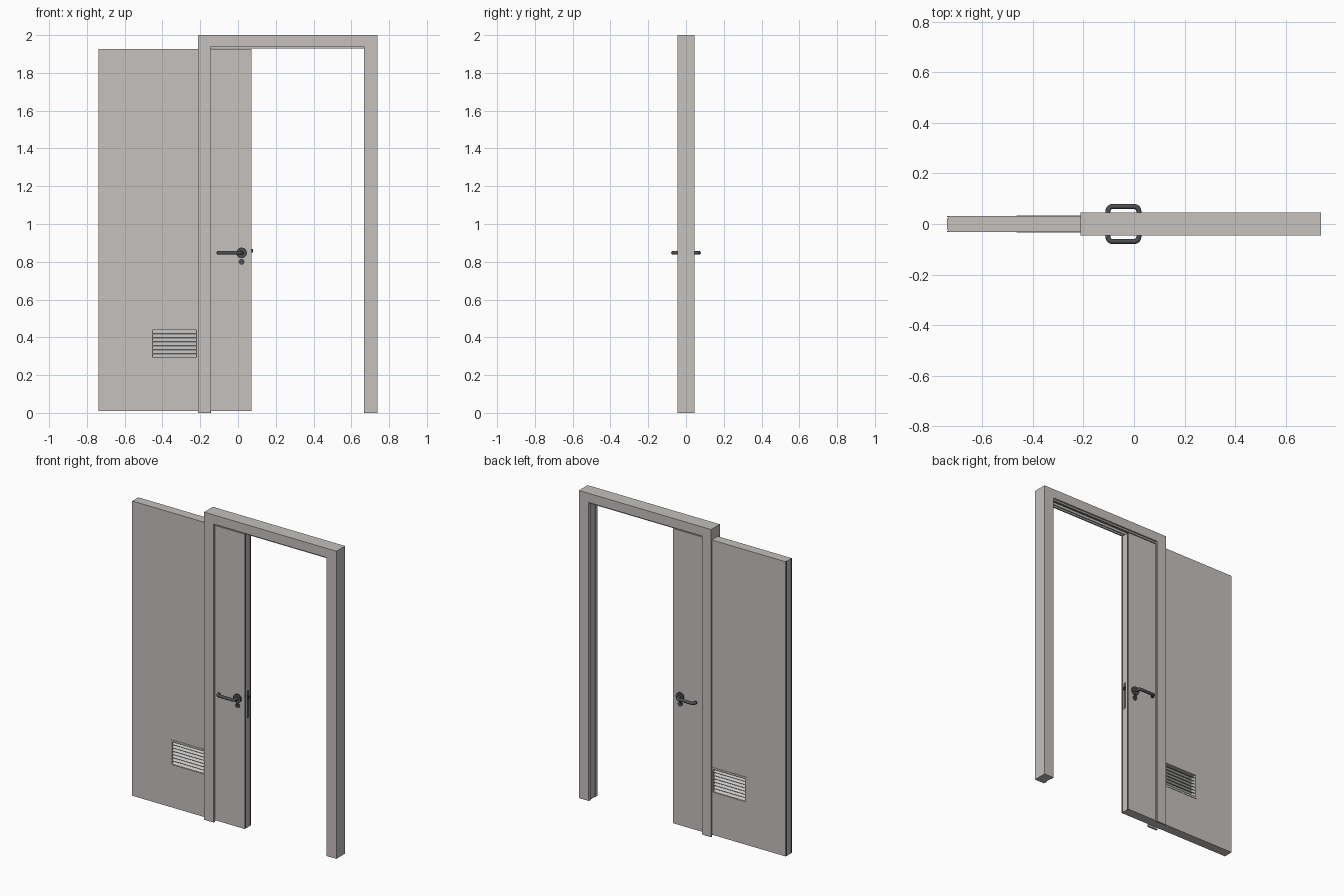
import bpy, bmesh, math
from mathutils import Vector

if "Cube" in bpy.data.objects:
    bpy.data.objects.remove(bpy.data.objects["Cube"], do_unlink=True)


def material(name, rgb):
    m = bpy.data.materials.new(name)
    m.use_nodes = True
    m.diffuse_color = (*rgb, 1)
    m.node_tree.nodes["Principled BSDF"].inputs["Base Color"].default_value = (*rgb, 1)
    return m


PAINT = material("warm grey paint", (0.555, 0.533, 0.515))
ALU = material("pale aluminium", (0.59, 0.58, 0.57))
STEEL = material("dark steel", (0.078, 0.078, 0.082))
SEAL = material("black seal", (0.03, 0.03, 0.03))


def finish(name, bm, *mats):
    bmesh.ops.recalc_face_normals(bm, faces=bm.faces)
    me = bpy.data.meshes.new(name)
    bm.to_mesh(me)
    bm.free()
    for m in mats:
        me.materials.append(m)
    ob = bpy.data.objects.new(name, me)
    bpy.context.collection.objects.link(ob)
    return ob


def prism(name, pts, axis, a, b, *mats):
    """Extrude a 2D profile along x (points are y, z) or along z (points are x, y)."""
    bm = bmesh.new()
    place = (lambda p: (a, *p)) if axis == "x" else (lambda p: (*p, a))
    face = bm.faces.new([bm.verts.new(place(p)) for p in pts])
    step = Vector((b - a, 0, 0) if axis == "x" else (0, 0, b - a))
    new = bmesh.ops.extrude_face_region(bm, geom=[face])["geom"]
    bmesh.ops.translate(bm, vec=step, verts=[v for v in new if isinstance(v, bmesh.types.BMVert)])
    return finish(name, bm, *mats)


def box(name, x, y, z, mat):
    return prism(name, [(x[0], y[0]), (x[1], y[0]), (x[1], y[1]), (x[0], y[1])], "z", *z, mat)


def disc(name, x, z, y0, y1, radius, mat):
    bpy.ops.mesh.primitive_cylinder_add(vertices=32, radius=radius, depth=abs(y1 - y0),
                                        location=(x, (y0 + y1) / 2, z),
                                        rotation=(math.pi / 2, 0, 0))
    ob = bpy.context.object
    ob.name = name
    ob.data.materials.append(mat)
    bpy.ops.object.shade_smooth_by_angle()
    return ob


def mirrored(half):
    """Complete an (x, y) profile that is symmetric front to back."""
    return half + [(x, -y) for x, y in reversed(half)]


# Overall sizes
LEFT, RIGHT, DEPTH, SLOT = -0.212, 0.739, 0.045, 0.034
INNER_L, INNER_R = -0.145, 0.666
D0, D1, DT = -0.739, 0.071, 0.031

# Sliding door leaf with a fine groove on each side of both end edges
groove = 0.005
edge = [(0, DT), (0, 0.028), (groove, 0.028), (groove, 0.022), (0, 0.022)]
half = [(D0 + x, y) for x, y in reversed(edge)] + [(D1 - x, y) for x, y in edge]
leaf = prism("door_leaf", mirrored(half), "z", 0.01, 1.926, PAINT, SEAL)
for f in leaf.data.polygons:
    if f.area < 0.02 and 0.021 < abs(f.center.y) < 0.0285:
        f.material_index = 1

# Opening for the louvre
V0, V1, VZ0, VZ1 = -0.453, -0.219, 0.29, 0.438
cutter = box("vent_cutter", (V0, V1), (-0.1, 0.1), (VZ0, VZ1), PAINT)
cut = leaf.modifiers.new("vent_opening", "BOOLEAN")
cut.operation, cut.solver, cut.object = "DIFFERENCE", "EXACT", cutter
bpy.context.view_layer.objects.active = leaf
bpy.ops.object.modifier_apply(modifier=cut.name)
bpy.data.objects.remove(cutter, do_unlink=True)

# Chevron louvre slats
slats = 7
pitch = (VZ1 - VZ0) / slats
for i in range(slats):
    z = VZ0 + i * pitch
    low, peak, t = z + 0.001, z + pitch - 0.002, 0.002
    prism(f"vent_slat_{i + 1}",
          [(-0.03, low), (0, peak), (0.03, low), (0.03, low + t), (0, peak + t), (-0.03, low + t)],
          "x", V0, V1, ALU)

# Thin flange round the louvre on both faces
m = 0.012
for side, s in (("front", -1), ("back", 1)):
    y = sorted((s * DT, s * 0.0335))
    for part, zz in (("lower", (VZ0 - m, VZ0)), ("upper", (VZ1, VZ1 + m))):
        box(f"vent_flange_{part}_{side}", (V0 - m, V1 + m), y, zz, PAINT)
    for part, xx in (("right", (V0 - m, V0)), ("left", (V1, V1 + m))):
        box(f"vent_flange_{part}_{side}", xx, y, (VZ0, VZ1), PAINT)

# Split pocket post: a board on each face with a set-back lip, and a cap on top
for side, s in (("front", -1), ("back", 1)):
    box(f"pocket_post_{side}", (LEFT, INNER_L), sorted((s * SLOT, s * DEPTH)), (0, 2), PAINT)
    box(f"pocket_lip_{side}", (INNER_L - 0.008, INNER_L + 0.003),
        sorted((s * (DT + 0.001), s * (SLOT + 0.003))), (0, 1.93), PAINT)
box("pocket_cap", (LEFT, INNER_L), (-SLOT, SLOT), (1.93, 2), PAINT)

# Closing post with a shallow receiving groove
post = mirrored([(RIGHT, DEPTH), (INNER_R + 0.002, DEPTH), (INNER_R + 0.002, SLOT),
                 (INNER_R, SLOT), (INNER_R, 0.024), (INNER_R + 0.005, 0.024)])
prism("closing_post", post, "z", 0, 2, PAINT)

# Header channel with set-back lips and a track slot, housed in the closing post
lip = [(DEPTH, 2), (DEPTH, 1.94), (SLOT, 1.94), (SLOT, 1.93), (0.024, 1.93), (0.024, 1.955)]
prism("header", lip + [(-y, z) for y, z in reversed(lip)], "x", INNER_L, INNER_R + 0.01, PAINT)
for side, s in (("front", -1), ("back", 1)):
    box(f"track_rail_{side}", (INNER_L, INNER_R), sorted((s * 0.01, s * 0.018)), (1.935, 1.955), PAINT)

# Lock plate and latch on the leading edge
box("lock_plate", (D1 - 0.002, D1 + 0.0005), (-0.011, 0.011), (0.72, 0.90), STEEL)
box("latch_bolt", (D1, D1 + 0.009), (-0.006, 0.006), (0.849, 0.867), STEEL)

# Handle position
HX, HZ = 0.019, 0.847


def lever(name, s):
    """Round bar with filleted corners, swept as a bevelled curve."""
    x1, y, r = -0.103, 0.069, 0.018
    pts = [(HX, DT)]
    for cx, start in ((HX - r, 0), (x1 + r, 90)):
        for k in range(7):
            a = math.radians(start + 15 * k)
            pts.append((cx + r * math.cos(a), y - r + r * math.sin(a)))
    pts.append((x1, 0.046))
    cu = bpy.data.curves.new(name, "CURVE")
    cu.dimensions = "3D"
    cu.bevel_depth, cu.bevel_resolution, cu.use_fill_caps = 0.01, 3, True
    sp = cu.splines.new("POLY")
    sp.points.add(len(pts) - 1)
    for p, (px, py) in zip(sp.points, pts):
        p.co = (px, s * py, HZ, 1)
    ob = bpy.data.objects.new(name, cu)
    bpy.context.collection.objects.link(ob)
    cu.materials.append(STEEL)
    bpy.ops.object.select_all(action="DESELECT")
    ob.select_set(True)
    bpy.context.view_layer.objects.active = ob
    bpy.ops.object.convert(target="MESH")
    bpy.ops.object.shade_smooth_by_angle(angle=math.radians(50))


# Handle sets on both faces
for side, s in (("front", -1), ("back", 1)):
    lever(f"lever_{side}", s)
    disc(f"handle_rose_{side}", HX, HZ, s * DT, s * 0.039, 0.028, STEEL)
    disc(f"key_rose_{side}", HX, 0.80, s * DT, s * 0.036, 0.016, STEEL)
    disc(f"key_barrel_{side}", HX, 0.806, s * DT, s * 0.041, 0.008, STEEL)
